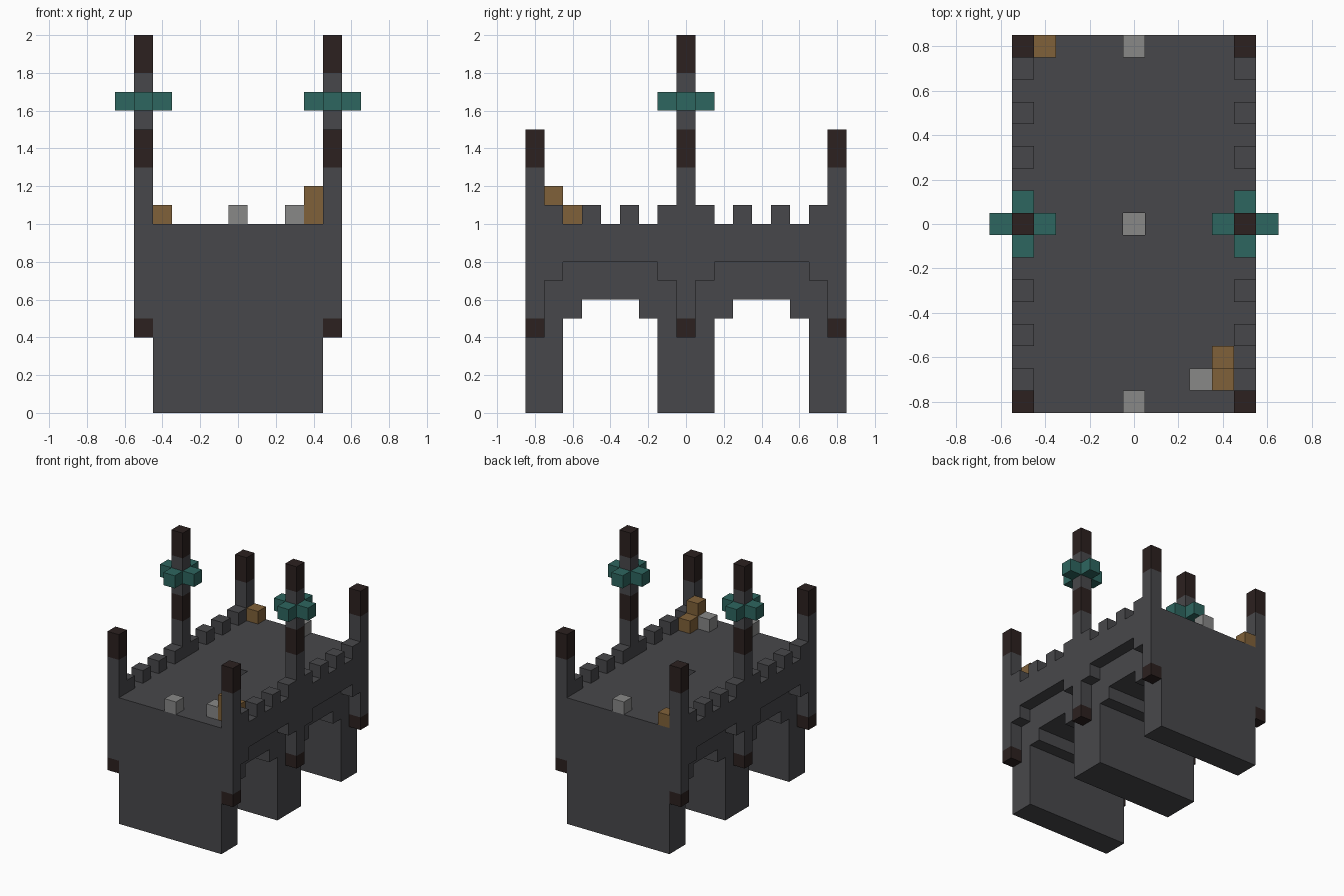
import bpy
import bmesh
from mathutils import Matrix, Vector

default = bpy.data.objects.get("Cube")
if default:
    bpy.data.objects.remove(default)

U = 0.1  # block size


def make_material(name, rgb):
    mat = bpy.data.materials.new(name)
    mat.use_nodes = True
    color = (*rgb, 1)
    mat.diffuse_color = color
    bsdf = mat.node_tree.nodes["Principled BSDF"]
    bsdf.inputs["Base Color"].default_value = color
    bsdf.inputs["Roughness"].default_value = 0.9
    return mat


stone = make_material("dark stone", (0.064, 0.064, 0.070))
timber = make_material("dark timber", (0.025, 0.015, 0.014))
teal = make_material("teal", (0.027, 0.133, 0.115))
wood = make_material("light wood", (0.216, 0.120, 0.041))
pale = make_material("pale stone", (0.246, 0.246, 0.243))


def finish(name, bm, *mats):
    bmesh.ops.recalc_face_normals(bm, faces=bm.faces)
    mesh = bpy.data.meshes.new(name)
    bm.to_mesh(mesh)
    bm.free()
    for mat in mats:
        mesh.materials.append(mat)
    obj = bpy.data.objects.new(name, mesh)
    bpy.context.collection.objects.link(obj)
    return obj


def block(name, center, mat, size=(U, U, U)):
    bm = bmesh.new()
    matrix = Matrix.Translation(center) @ Matrix.Diagonal((*size, 1))
    bmesh.ops.create_cube(bm, size=1, matrix=matrix)
    return finish(name, bm, mat)


def extrude_profile(name, points, x0, x1, mat):
    """Extrude a (y, z) outline from x0 to x1."""
    bm = bmesh.new()
    face = bm.faces.new([bm.verts.new((x0, y, z)) for y, z in points])
    new = bmesh.ops.extrude_face_region(bm, geom=[face])["geom"]
    verts = [v for v in new if isinstance(v, bmesh.types.BMVert)]
    bmesh.ops.translate(bm, verts=verts, vec=(x1 - x0, 0, 0))
    return finish(name, bm, mat)


def pillar(name, x, y, bottom, bands):
    """Square pillar raised band by band; bands are (top, material index)."""
    bm = bmesh.new()
    h = U / 2
    corners = ((-h, -h), (h, -h), (h, h), (-h, h))
    ring = [bm.verts.new((x + a, y + b, bottom)) for a, b in corners]
    bm.faces.new(ring[::-1]).material_index = bands[0][1]
    for top, index in bands:
        upper = [bm.verts.new((v.co.x, v.co.y, top)) for v in ring]
        for i in range(4):
            j = (i + 1) % 4
            side = bm.faces.new((ring[i], ring[j], upper[j], upper[i]))
            side.material_index = index
        ring = upper
    bm.faces.new(ring).material_index = bands[-1][1]
    return finish(name, bm, stone, timber)


# Bridge body: deck, three piers and two stepped arches
half = [(0.15, 0), (0.15, 0.5), (0.25, 0.5), (0.25, 0.6),
        (0.55, 0.6), (0.55, 0.5), (0.65, 0.5), (0.65, 0),
        (0.85, 0), (0.85, 1)]
outline = half + [(-y, z) for y, z in reversed(half)]
body = extrude_profile("bridge_body", outline, -0.45, 0.45, stone)

# Shaft in the middle of the deck with a pale floor
cutter = block("shaft_cutter", (0, 0, 1), stone, (U, U, 2 * U))
cutter.hide_render = True
cut = body.modifiers.new("shaft", "BOOLEAN")
cut.operation = "DIFFERENCE"
cut.solver = "EXACT"
cut.object = cutter
bpy.context.view_layer.objects.active = body
bpy.ops.object.modifier_apply(modifier=cut.name)
bpy.data.objects.remove(cutter)
block("shaft_floor", (0, 0, 0.903), pale, (U, U, 0.006))

# Side walls: stepped lower edge, battlements along the top
wall = [(0.05, 0.7), (0.15, 0.7), (0.15, 0.8), (0.65, 0.8), (0.65, 0.7), (0.75, 0.7)]
for i in range(7, 0, -1):
    top = 1.1 if i % 2 else 1.0
    wall += [(i * U + 0.05, top), (i * U - 0.05, top)]

for side, sx in (("left", 1), ("right", -1)):
    for end, sy in (("front", -1), ("back", 1)):
        extrude_profile(f"{side}_{end}_battlement", [(y * sy, z) for y, z in wall],
                        sx * 0.45, sx * 0.55, stone)
        pillar(f"{side}_{end}_corner_pillar", sx * 0.5, sy * 0.8, 0.4,
               [(0.5, 1), (1.3, 0), (1.5, 1)])
    # Tall middle pillar with a cross-shaped collar
    pillar(f"{side}_middle_pillar", sx * 0.5, 0, 0.4,
           [(0.5, 1), (1.3, 0), (1.5, 1), (1.8, 0), (2.0, 1)])
    for n, offset in enumerate(((U, 0), (-U, 0), (0, U), (0, -U)), 1):
        block(f"{side}_collar_{n}",
              Vector((sx * 0.5, 0, 1.65)) + Vector((*offset, 0)), teal)

# Loose blocks on the deck
for name, x, y, z, mat in (
        ("front_pale_block", 0, -0.8, 1.05, pale),
        ("back_pale_block", 0, 0.8, 1.05, pale),
        ("corner_pale_block", 0.3, -0.7, 1.05, pale),
        ("back_crate", -0.4, 0.8, 1.05, wood),
        ("low_crate", 0.4, -0.6, 1.05, wood),
        ("stacked_crate_bottom", 0.4, -0.7, 1.05, wood),
        ("stacked_crate_top", 0.4, -0.7, 1.15, wood)):
    block(name, (x, y, z), mat)
